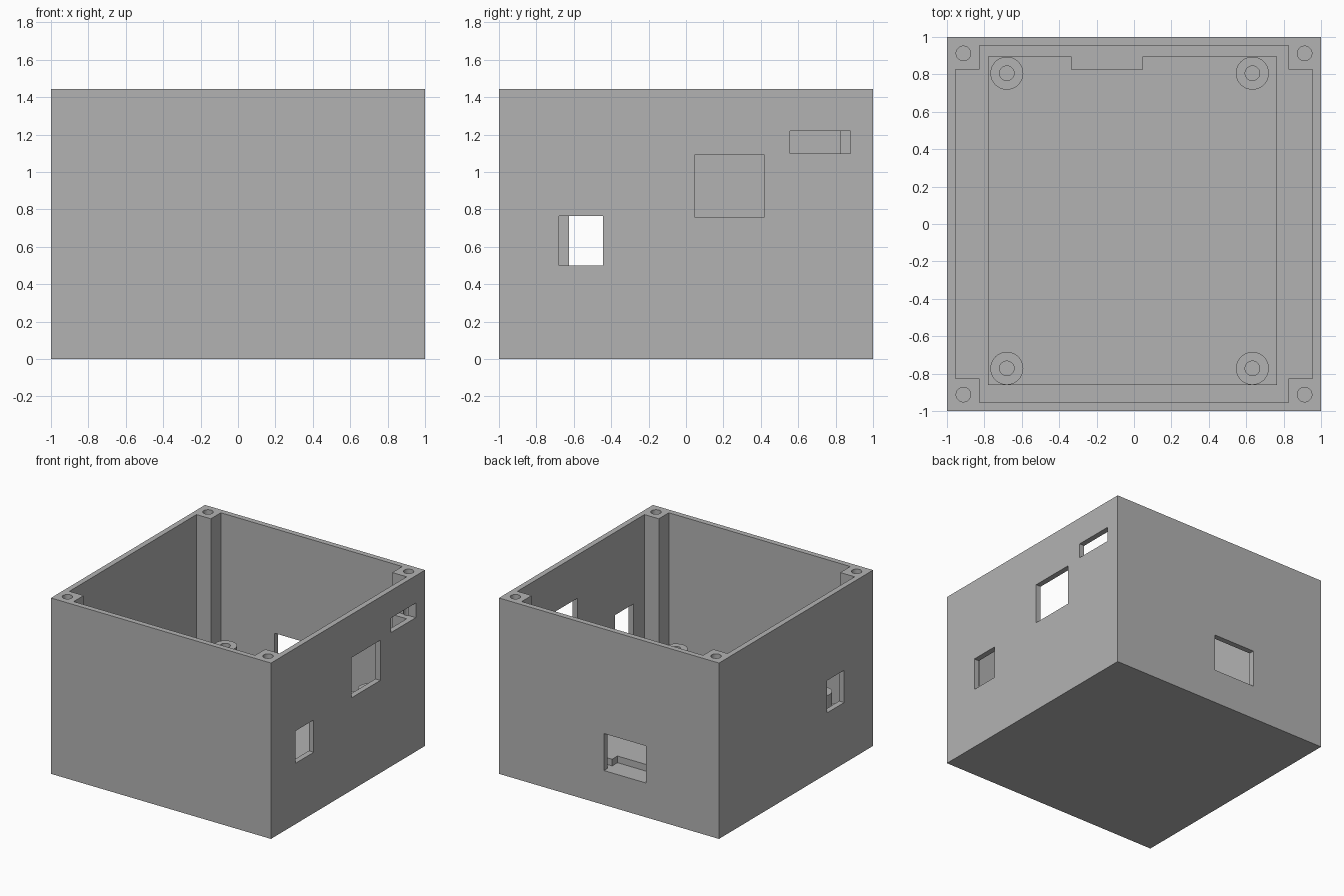
import bpy, bmesh

default = bpy.data.objects.get("Cube")
if default:
    bpy.data.objects.remove(default, do_unlink=True)

HEIGHT = 1.445
FLOOR = 0.28
TRAY_TOP = 0.335
BOSS_TOP = 0.45

grey = bpy.data.materials.new("plain grey")
grey.use_nodes = True
grey.diffuse_color = (0.45, 0.45, 0.45, 1)
grey.node_tree.nodes["Principled BSDF"].inputs["Base Color"].default_value = (0.45, 0.45, 0.45, 1)


def finish(name, bm):
    bmesh.ops.recalc_face_normals(bm, faces=bm.faces)
    mesh = bpy.data.meshes.new(name)
    bm.to_mesh(mesh)
    bm.free()
    mesh.materials.append(grey)
    obj = bpy.data.objects.new(name, mesh)
    bpy.context.scene.collection.objects.link(obj)
    return obj


def prism(name, outline, z0, z1):
    """Extrude a flat outline between two heights."""
    bm = bmesh.new()
    face = bm.faces.new([bm.verts.new((x, y, z0)) for x, y in outline])
    top = bmesh.ops.extrude_face_region(bm, geom=[face])["geom"]
    verts = [v for v in top if isinstance(v, bmesh.types.BMVert)]
    bmesh.ops.translate(bm, verts=verts, vec=(0, 0, z1 - z0))
    return finish(name, bm)


def box(name, xs, ys, zs):
    (x0, x1), (y0, y1) = xs, ys
    return prism(name, [(x0, y0), (x1, y0), (x1, y1), (x0, y1)], *zs)


def cylinder(name, x, y, radius, z0, z1):
    bm = bmesh.new()
    bmesh.ops.create_cone(bm, cap_ends=True, segments=40, radius1=radius,
                          radius2=radius, depth=z1 - z0)
    bmesh.ops.translate(bm, verts=bm.verts, vec=(x, y, (z0 + z1) / 2))
    return finish(name, bm)


def cut(target, cutter):
    """Subtract the cutter, then discard it."""
    cutter.hide_render = True
    mod = target.modifiers.new("cut", "BOOLEAN")
    mod.operation = "DIFFERENCE"
    mod.solver = "EXACT"
    mod.object = cutter
    bpy.context.view_layer.objects.active = target
    bpy.ops.object.modifier_apply(modifier=mod.name)
    bpy.data.objects.remove(cutter, do_unlink=True)


def smooth(obj):
    bpy.ops.object.select_all(action="DESELECT")
    obj.select_set(True)
    bpy.context.view_layer.objects.active = obj
    bpy.ops.object.shade_smooth_by_angle()


# Enclosure: solid block hollowed around four full-height corner posts
enclosure = box("enclosure", (-1, 1), (-1, 1), (0, HEIGHT))
W, P = 0.955, 0.825
cavity = [(-P, -W), (P, -W), (P, -P), (W, -P), (W, P), (P, P),
          (P, W), (-P, W), (-P, P), (-W, P), (-W, -P), (-P, -P)]
cut(enclosure, prism("cavity_cutter", cavity, FLOOR, HEIGHT + 0.2))

# Wall openings: three on one side, one opposite, one at the back
openings = [
    ((0.9, 1.1), (-0.68, -0.445), (0.5, 0.765)),
    ((0.9, 1.1), (0.045, 0.42), (0.76, 1.09)),
    ((0.8, 1.1), (0.555, 0.88), (1.10, 1.22)),
    ((-1.1, -0.9), (-0.625, -0.405), (0.5, 0.765)),
    ((-0.335, 0.045), (0.92, 1.1), (FLOOR + 0.002, 0.586)),
]
for span in openings:
    cut(enclosure, box("opening_cutter", *span))

# Screw holes in the post tops
for sx in (-1, 1):
    for sy in (-1, 1):
        cut(enclosure, cylinder("screw_cutter", sx * 0.912, sy * 0.912, 0.039,
                                HEIGHT - 0.4, HEIGHT + 0.1))
smooth(enclosure)

# Raised floor tray with a notch behind the back opening
tray = [(-0.78, -0.86), (0.765, -0.86), (0.765, 0.895), (0.045, 0.895),
        (0.045, 0.825), (-0.335, 0.825), (-0.335, 0.895), (-0.78, 0.895)]
prism("floor_tray", tray, FLOOR - 0.01, TRAY_TOP)

# Hollow mounting bosses
for side, x in (("right", -0.68), ("left", 0.633)):
    for end, y in (("front", -0.772), ("back", 0.806)):
        boss = cylinder(f"boss_{end}_{side}", x, y, 0.088, TRAY_TOP - 0.01, BOSS_TOP)
        cut(boss, cylinder("boss_cutter", x, y, 0.039, TRAY_TOP - 0.1, BOSS_TOP + 0.1))
        smooth(boss)
